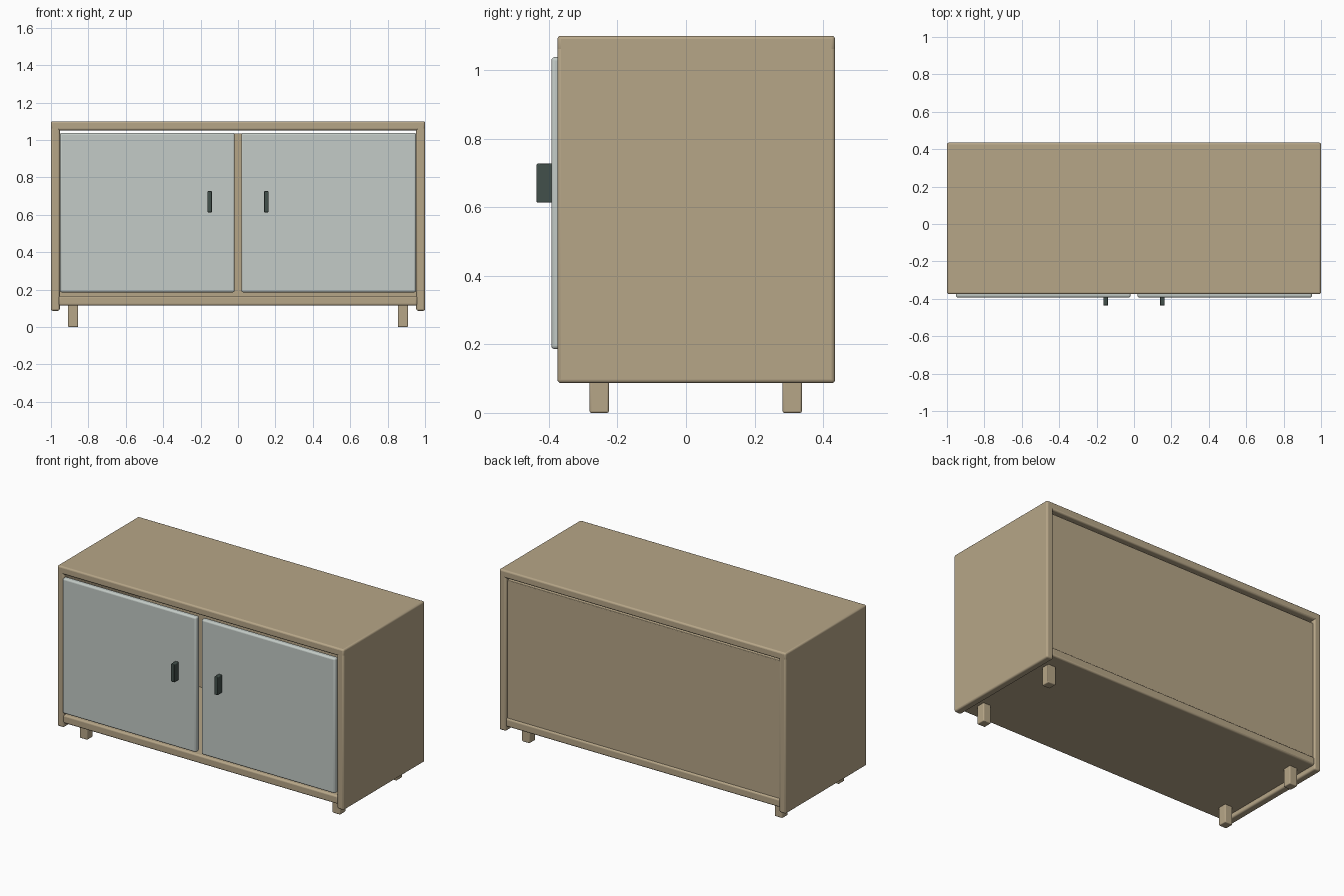
import bpy
import bmesh

if "Cube" in bpy.data.objects:
    bpy.data.objects.remove(bpy.data.objects["Cube"])


def material(name, rgb):
    m = bpy.data.materials.new(name)
    m.diffuse_color = (*rgb, 1)
    m.use_nodes = True
    m.node_tree.nodes["Principled BSDF"].inputs["Base Color"].default_value = m.diffuse_color
    return m


WOOD = material("light wood", (0.47, 0.38, 0.245))
DOOR = material("pale grey green", (0.55, 0.60, 0.57))
METAL = material("dark slate", (0.055, 0.08, 0.07))


def box(name, x, y, z, mat, bevel=0.01):
    """Rounded box from (min, max) ranges on each axis."""
    bm = bmesh.new()
    bmesh.ops.create_cube(bm, size=1)
    for v in bm.verts:
        v.co = [r[0] if c < 0 else r[1] for c, r in zip(v.co, (x, y, z))]
    mesh = bpy.data.meshes.new(name)
    bm.to_mesh(mesh)
    bm.free()
    mesh.materials.append(mat)
    ob = bpy.data.objects.new(name, mesh)
    bpy.context.collection.objects.link(ob)
    mod = ob.modifiers.new("rounded edges", "BEVEL")
    mod.width = bevel
    mod.segments = 3
    bpy.context.view_layer.objects.active = ob
    ob.select_set(True)
    bpy.ops.object.shade_smooth_by_angle()
    ob.select_set(False)
    return ob


def mirrored(name, x, *args):
    """Build the part on both sides of x = 0."""
    box("right_" + name, x, *args)
    box("left_" + name, (-x[1], -x[0]), *args)


DEPTH = (-0.375, 0.435)

# Carcass
box("top_panel", (-1, 1), DEPTH, (1.052, 1.10), WOOD)
box("bottom_panel", (-0.96, 0.96), (-0.375, 0.43), (0.115, 0.167), WOOD)
box("back_panel", (-0.96, 0.96), (0.385, 0.42), (0.14, 1.036), WOOD, 0.004)
mirrored("side_panel", (0.953, 1.0), DEPTH, (0.087, 1.10), WOOD)

# Doors and handles
mirrored("door", (0.018, 0.952), (-0.393, -0.358), (0.186, 1.038), DOOR)
mirrored("handle", (0.139, 0.163), (-0.436, -0.388), (0.613, 0.727), METAL, 0.004)

# Feet
for row, y in (("front_foot", (-0.281, -0.225)), ("back_foot", (0.282, 0.338))):
    mirrored(row, (0.855, 0.909), y, (0, 0.125), WOOD, 0.005)
